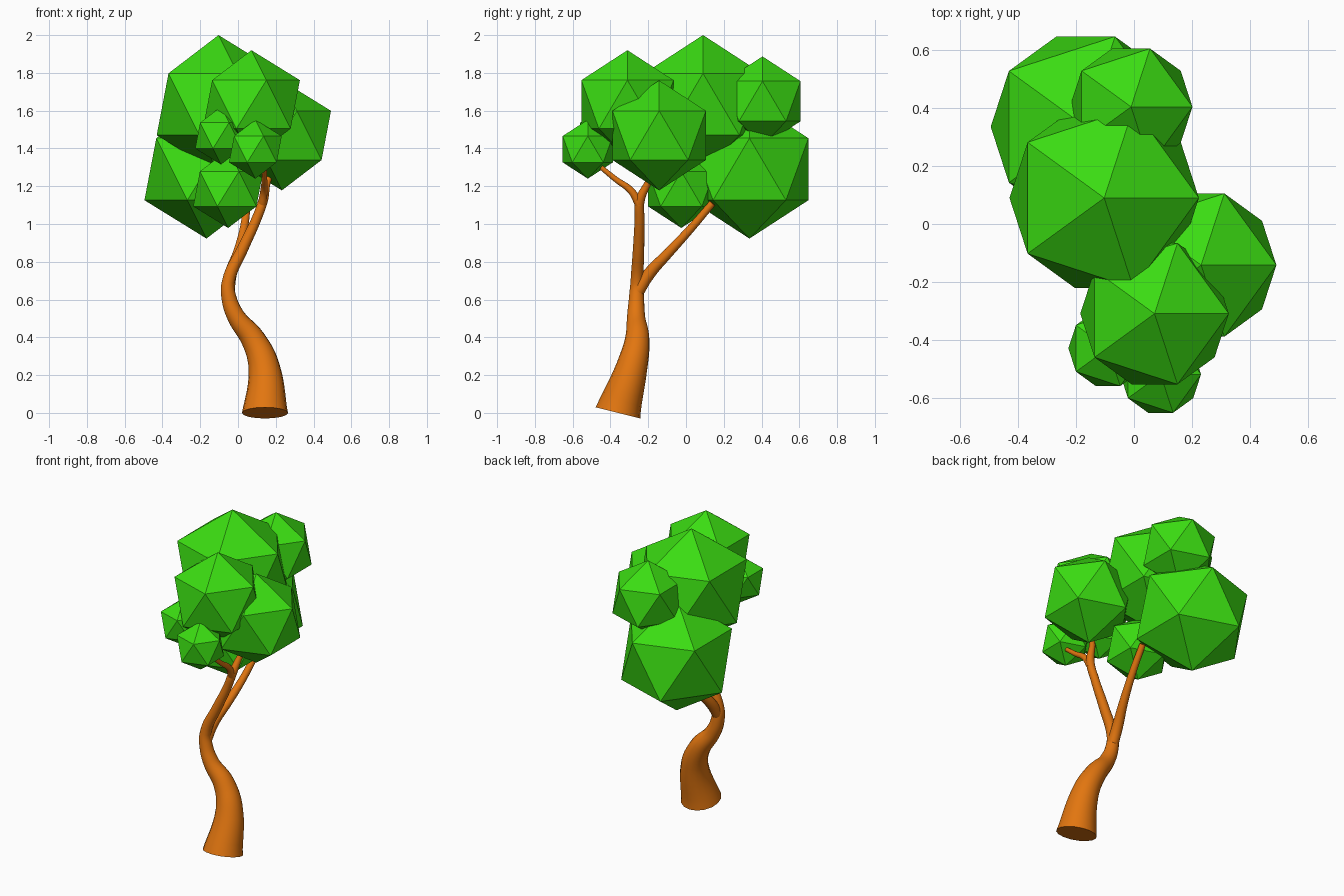
import bpy
from math import radians

if "Cube" in bpy.data.objects:
    bpy.data.objects.remove(bpy.data.objects["Cube"])


def material(name, colour):
    m = bpy.data.materials.new(name)
    m.diffuse_color = (*colour, 1)
    m.use_nodes = True
    m.node_tree.nodes["Principled BSDF"].inputs["Base Color"].default_value = m.diffuse_color
    return m


bark = material("bark_orange", (0.76, 0.18, 0.005))
leaf = material("leaf_green", (0.043, 0.72, 0.006))


def limb(name, points):
    """Tapered tube through (x, y, z, radius) points."""
    curve = bpy.data.curves.new(name, 'CURVE')
    curve.dimensions = '3D'
    curve.bevel_depth = 1.0
    curve.bevel_resolution = 6
    curve.resolution_u = 6
    curve.use_fill_caps = True
    spline = curve.splines.new('BEZIER')
    spline.bezier_points.add(len(points) - 1)
    for bp, (x, y, z, r) in zip(spline.bezier_points, points):
        bp.co = (x, y, z)
        bp.radius = r
        bp.handle_left_type = bp.handle_right_type = 'AUTO'
    # the trunk foot is cut level with the ground
    if points[0][2] == 0:
        bp = spline.bezier_points[0]
        bp.handle_left_type = bp.handle_right_type = 'FREE'
        x, y, z, _ = points[0]
        bp.handle_left = (x, y, z - 0.05)
        bp.handle_right = (x, y + 0.015, z + 0.06)
    ob = bpy.data.objects.new(name, curve)
    bpy.context.collection.objects.link(ob)
    bpy.ops.object.select_all(action='DESELECT')
    ob.select_set(True)
    bpy.context.view_layer.objects.active = ob
    bpy.ops.object.convert(target='MESH')
    ob = bpy.context.object
    ob.data.materials.clear()
    ob.data.materials.append(bark)
    bpy.ops.object.shade_smooth_by_angle(angle=radians(40))


# Trunk running on into the front branch
limb("trunk", [
    (0.143, -0.36, 0.0, 0.122),
    (0.137, -0.285, 0.25, 0.082),
    (0.08, -0.258, 0.39, 0.065),
    (-0.01, -0.264, 0.51, 0.048),
    (-0.048, -0.262, 0.61, 0.040),
    (-0.052, -0.260, 0.69, 0.034),
    (0.025, -0.251, 0.87, 0.030),
    (0.095, -0.246, 1.02, 0.026),
    (0.135, -0.242, 1.13, 0.025),
    (0.155, -0.20, 1.22, 0.018),
    (0.19, -0.17, 1.30, 0.015),
])

# Back branch and front twig
limb("back_branch", [
    (-0.052, -0.262, 0.63, 0.034),
    (-0.040, -0.20, 0.73, 0.033),
    (0.0, -0.09, 0.85, 0.026),
    (0.03, 0.02, 0.97, 0.022),
    (0.05, 0.14, 1.11, 0.019),
])
limb("front_twig", [
    (0.128, -0.245, 1.10, 0.024),
    (0.137, -0.29, 1.175, 0.019),
    (0.14, -0.37, 1.235, 0.015),
    (0.14, -0.45, 1.30, 0.013),
])

# Leaf clumps: x, y, z, radius
clumps = [
    (-0.103, 0.09, 1.634, 0.366),
    (-0.167, 0.336, 1.290, 0.367),
    (-0.010, 0.405, 1.650, 0.237),
    (0.071, -0.310, 1.633, 0.287),
    (0.232, -0.142, 1.469, 0.291),
    (-0.090, -0.430, 1.468, 0.153),
    (0.092, -0.520, 1.396, 0.156),
    (-0.052, -0.025, 1.186, 0.207),
]
for i, (x, y, z, r) in enumerate(clumps, 1):
    bpy.ops.mesh.primitive_ico_sphere_add(subdivisions=1, radius=r, location=(x, y, z))
    ob = bpy.context.object
    ob.name = f"leaf_clump_{i}"
    ob.data.materials.append(leaf)
